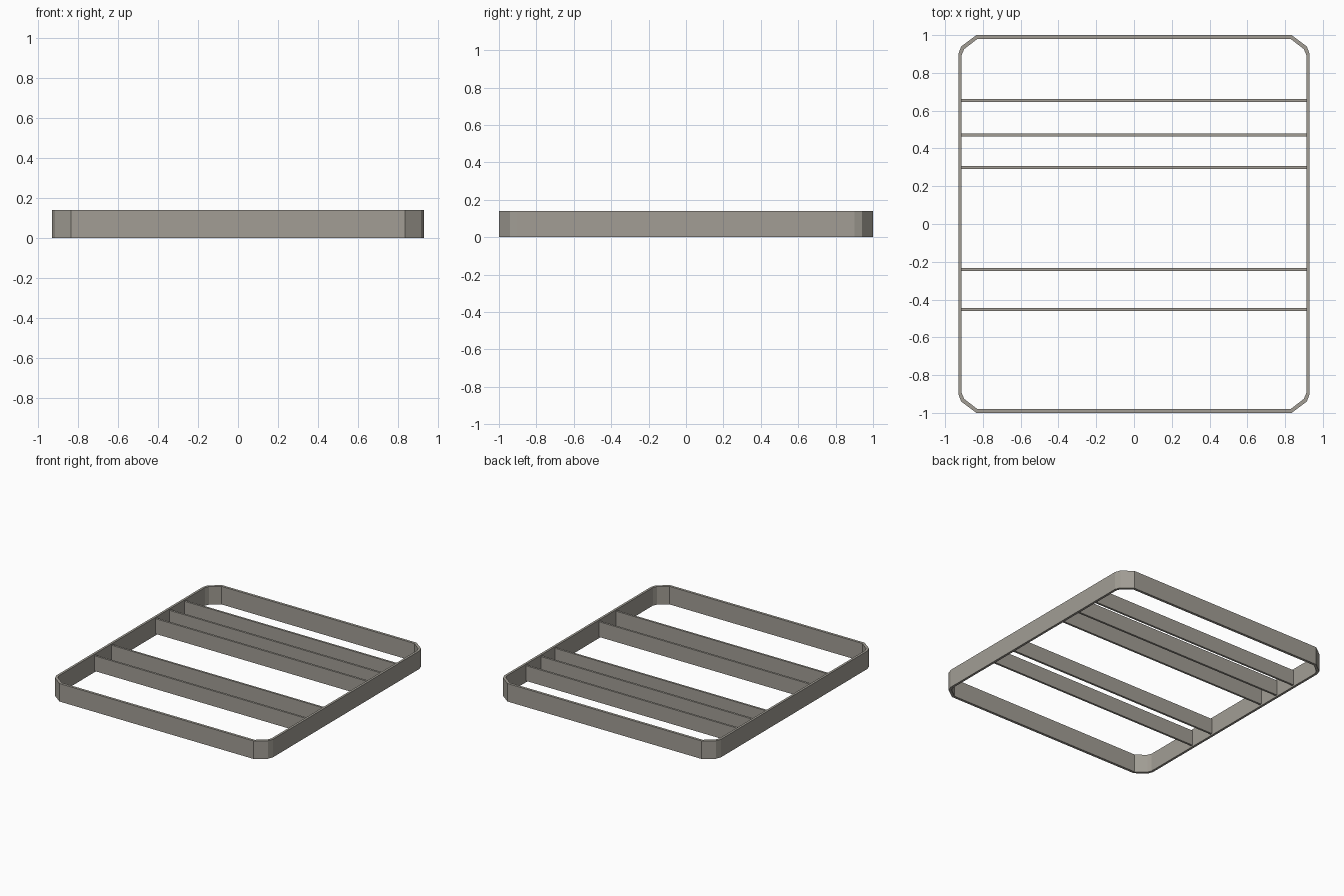
import bpy, bmesh

if "Cube" in bpy.data.objects:
    bpy.data.objects.remove(bpy.data.objects["Cube"])

metal = bpy.data.materials.new("warm_grey_metal")
metal.diffuse_color = (0.36, 0.34, 0.30, 1.0)
metal.use_nodes = True
metal.node_tree.nodes["Principled BSDF"].inputs["Base Color"].default_value = metal.diffuse_color

HEIGHT = 0.14


def make_object(name, bm):
    bmesh.ops.recalc_face_normals(bm, faces=bm.faces)
    mesh = bpy.data.meshes.new(name)
    bm.to_mesh(mesh)
    bm.free()
    mesh.materials.append(metal)
    obj = bpy.data.objects.new(name, mesh)
    bpy.context.collection.objects.link(obj)
    return obj


def mirrored_loop(corner):
    """Mirror one corner's points into a closed counter-clockwise loop."""
    right_left = corner + [(-x, y) for x, y in reversed(corner)]
    return right_left + [(-x, -y) for x, y in right_left]


# Outer rim: a thin band with chamfered corners
outer = mirrored_loop([(0.93, 0.90), (0.915, 0.94), (0.835, 1.0)])
inner = mirrored_loop([(0.912, 0.895), (0.899, 0.926), (0.829, 0.98)])
bm = bmesh.new()
rings = [[bm.verts.new((x, y, z)) for x, y in loop]
         for loop, z in ((outer, 0), (outer, HEIGHT), (inner, HEIGHT), (inner, 0))]
n = len(outer)
for k in range(4):
    a, b = rings[k], rings[(k + 1) % 4]
    for i in range(n):
        j = (i + 1) % n
        bm.faces.new((a[i], a[j], b[j], b[i]))
make_object("outer_rim", bm)

# Cross slats: thin upright bars between the long sides
for i, y in enumerate((0.655, 0.47, 0.30, -0.24, -0.453)):
    bm = bmesh.new()
    bmesh.ops.create_cube(bm, size=1)
    bmesh.ops.scale(bm, vec=(1.826, 0.016, 0.118), verts=bm.verts)
    bmesh.ops.translate(bm, vec=(0, y, HEIGHT / 2), verts=bm.verts)
    make_object(f"cross_slat_{i + 1}", bm)
